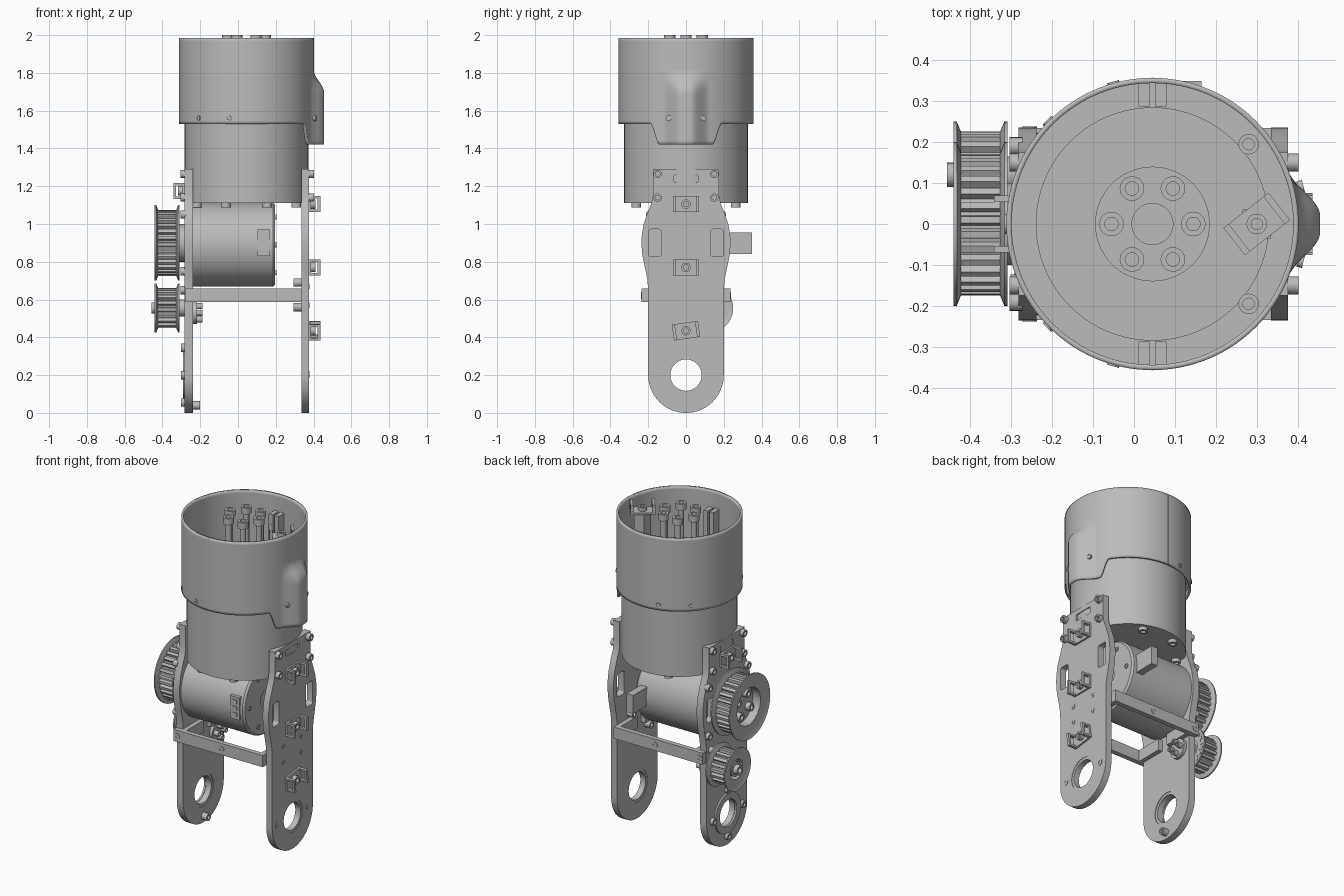
import bpy, bmesh
from math import sin, cos, pi, radians
from mathutils import Vector, Matrix

cube = bpy.data.objects.get("Cube")
if cube:
    bpy.data.objects.remove(cube)

grey = bpy.data.materials.new("machined_grey")
grey.use_nodes = True
COLOUR = (0.5, 0.5, 0.5, 1)
grey.diffuse_color = COLOUR
grey.node_tree.nodes["Principled BSDF"].inputs["Base Color"].default_value = COLOUR

CX = 0.045                      # axis of the upright housing
MOTOR_Z = 0.89
IDLER = (0.12, 0.555)           # y, z of the small pulley
RIGHT, LEFT = Vector((-1, 0, 0)), Vector((1, 0, 0))
UP, DOWN = Vector((0, 0, 1)), Vector((0, 0, -1))


def finish(name, bm):
    bmesh.ops.remove_doubles(bm, verts=bm.verts, dist=0.0001)
    bmesh.ops.recalc_face_normals(bm, faces=bm.faces)
    mesh = bpy.data.meshes.new(name)
    bm.to_mesh(mesh)
    bm.free()
    mesh.materials.append(grey)
    obj = bpy.data.objects.new(name, mesh)
    bpy.context.collection.objects.link(obj)
    bpy.ops.object.select_all(action='DESELECT')
    obj.select_set(True)
    bpy.context.view_layer.objects.active = obj
    bpy.ops.object.shade_smooth_by_angle(angle=radians(30))
    return obj


def lathe(name, profile, places, axis=UP, seg=64, closed=False):
    """Turn (radius, height) points about an axis, at one or more places."""
    bm = bmesh.new()
    for place in places:
        d = axis if axis else Vector((place[0] - CX, place[1], 0)).normalized()
        rot = d.to_track_quat('Z', 'Y').to_matrix()
        rings = [[bm.verts.new(Vector(place) + rot @ Vector((r * cos(2 * pi * i / seg), r * sin(2 * pi * i / seg), h)))
                  for i in range(seg)] for r, h in profile]
        pairs = list(zip(rings, rings[1:] + rings[:1]))
        for a, b in pairs if closed else pairs[:-1]:
            for i in range(seg):
                j = (i + 1) % seg
                bm.faces.new((a[i], a[j], b[j], b[i]))
    return finish(name, bm)


def bolts(name, places, r, h, axis, sink=0.01):
    """Socket head screws."""
    s = r * 0.55
    return lathe(name, [(0, -sink), (r, -sink), (r, h), (s, h), (s, h * 0.4), (0, h * 0.4)], places, axis, 20)


def boxes(name, items, matrix=Matrix()):
    bm = bmesh.new()
    for centre, size in items:
        bmesh.ops.create_cube(bm, size=1, matrix=matrix @ Matrix.Translation(centre) @ Matrix.Diagonal((*size, 1)))
    return finish(name, bm)


def slab(name, loops, x0, x1):
    """Plate from y-z outlines (first outer, then holes), thick in x."""
    curve = bpy.data.curves.new(name, 'CURVE')
    curve.dimensions, curve.fill_mode, curve.extrude = '2D', 'BOTH', (x1 - x0) / 2
    for loop in loops:
        spline = curve.splines.new('POLY')
        spline.points.add(len(loop) - 1)
        for point, (y, z) in zip(spline.points, loop):
            point.co = (y, z, 0, 1)
        spline.use_cyclic_u = True
    temp = bpy.data.objects.new(name + "_curve", curve)
    bpy.context.collection.objects.link(temp)
    mesh = bpy.data.meshes.new_from_object(temp.evaluated_get(bpy.context.evaluated_depsgraph_get()))
    mesh.transform(Matrix(((0, 0, 1, (x0 + x1) / 2), (1, 0, 0, 0), (0, 1, 0, 0), (0, 0, 0, 1))))
    bm = bmesh.new()
    bm.from_mesh(mesh)
    bpy.data.objects.remove(temp)
    bpy.data.meshes.remove(mesh)
    return finish(name, bm)


def circle(y, z, r, n=40):
    return [(y + r * cos(2 * pi * i / n), z + r * sin(2 * pi * i / n)) for i in range(n)]


def rounded(y, z, w, h, r=0.014):
    pts = []
    for k, (sy, sz) in enumerate(((1, 1), (-1, 1), (-1, -1), (1, -1))):
        for i in range(5):
            a = (k + i / 4) * pi / 2
            pts.append((y + sy * (w / 2 - r) + r * cos(a), z + sz * (h / 2 - r) + r * sin(a)))
    return pts


def smooth(t):
    t = max(0, min(1, t))
    return t * t * (3 - 2 * t)


def clip(name, place, matrix, turn=0):
    """Cable tie mount: base, two windowed flanges and a screw."""
    m = Matrix.Translation(place) @ matrix.to_4x4() @ Matrix.Rotation(radians(turn), 4, 'Z')
    parts = [((0, 0, 0.005), (0.14, 0.085, 0.012))]
    for s in (-1, 1):
        parts.append(((s * 0.062, 0, 0.053), (0.016, 0.085, 0.014)))
        parts += [((s * 0.062, t * 0.036, 0.03), (0.016, 0.013, 0.06)) for t in (-1, 1)]
    boxes(name, parts, m)
    bolts(name + "_screw", [place], 0.025, 0.035, matrix @ UP)


# Shroud with a drop tab and a cable bulge on its left side
bm = bmesh.new()
N, ROWS = 240, 28
grid = []
for i in range(N):
    a = 2 * pi * i / N
    c, y = cos(a), abs(0.357 * sin(a))
    low = 1.53 - (0.11 * smooth((0.19 - y) / 0.05) if c > 0 else 0)
    column = []
    for k in range(ROWS + 1):
        z = low + (1.985 - low) * k / ROWS
        bulge = 0.053 * smooth((0.125 - y) / 0.1) * smooth((1.81 - z) / 0.11) if c > 0 else 0
        column.append(bm.verts.new((CX + 0.357 * c + bulge, 0.357 * sin(a), z)))
    grid.append(column)
for i in range(N):
    for k in range(ROWS):
        p, q = grid[i], grid[(i + 1) % N]
        bm.faces.new((p[k], q[k], q[k + 1], p[k + 1]))
shroud = finish("shroud", bm)
wall = shroud.modifiers.new("wall", 'SOLIDIFY')
wall.thickness, wall.offset = 0.013, -1
boxes("shroud_seams", [((CX, s * 0.3545, 1.757), (0.004, 0.008, 0.45)) for s in (-1, 1)])
bolts("shroud_screws", [(x, s * y, 1.56) for s in (-1, 1) for x, y in ((-0.21, 0.25), (-0.05, 0.344), (0.41, 0.092))],
      0.015, 0.004, None)
boxes("seam_clamps", [((CX + t * 0.02, s * 0.315, 1.73), (0.028, 0.056, 0.3)) for s in (-1, 1) for t in (-1, 1)])

# Lower housing with its inner floor and raised hub
lathe("housing", [(0, 1.11), (0.327, 1.11), (0.327, 1.56), (0.346, 1.57), (0.346, 1.6), (0.285, 1.6), (0.285, 1.62),
                  (0.14, 1.62), (0.14, 1.65), (0.05, 1.65), (0.05, 1.6), (0, 1.6)], [(CX, 0, 0)], seg=128)
ring = lambda r, n, z, off=0: [(CX + r * cos(2 * pi * (i + off) / n), r * sin(2 * pi * (i + off) / n), z) for i in range(n)]
bolts("housing_base_bolts", ring(0.285, 8, 1.11, 0.5), 0.026, 0.022, DOWN)
lathe("hub_posts", [(0.018, 1.62), (0.018, 1.97)], ring(0.1, 6, 0), seg=20)
bolts("hub_bolt_heads", ring(0.1, 6, 1.96), 0.03, 0.04, UP, 0)
bolts("floor_bolts", [(0.28, s * 0.195, 1.61) for s in (-1, 1)], 0.025, 0.03, UP)
boxes("clip_post", [((0.3, 0, 1.76), (0.07, 0.07, 0.32))])
clip("top_clip", Vector((0.3, 0, 1.92)), Matrix.Identity(3), 38)

# Side plates
half = [(0.175, 1.29), (0.175, 1.15), (0.183, 1.11), (0.205, 1.055), (0.224, 1.0), (0.234, 0.94), (0.236, 0.9),
        (0.232, 0.84), (0.218, 0.77), (0.205, 0.71), (0.2, 0.65)]
arc = [(0.2 * cos(a), 0.2 - 0.2 * sin(a)) for a in [pi * i / 40 for i in range(41)]]
outline = half + arc + [(-y, z) for y, z in reversed(half)]
holes = [circle(0, 0.2, 0.1), rounded(0, 1.24, 0.125, 0.04, 0.006)]
for s in (-1, 1):
    holes += [rounded(s * 0.165, 0.9, 0.068, 0.145)]
slab("left_plate", [outline] + holes, 0.335, 0.376)
slab("right_plate", [outline] + holes, -0.282, -0.238)
for name, x in (("left_bearing", 0.355), ("right_bearing", -0.26)):
    lathe(name, [(0.083, -0.018), (0.101, -0.018), (0.101, 0.018), (0.083, 0.018)], [(x, 0, 0.2)], LEFT, closed=True)
lathe("right_bearing_cover", [(0.083, 0), (0.125, 0), (0.125, 0.012), (0.083, 0.012)], [(-0.28, 0, 0.2)], RIGHT, closed=True)
bolts("cover_bolts", [(-0.282, 0.145 * cos(k * pi / 2), 0.2 + 0.145 * sin(k * pi / 2)) for k in range(4)], 0.022, 0.02, RIGHT)
bolts("cover_inner_bolt", [(-0.238, 0, 0.04)], 0.022, 0.036, LEFT)
bolts("left_plate_bolts", [(0.376, s * 0.15, z) for s in (-1, 1) for z in (1.265, 1.14)], 0.022, 0.026, LEFT)
bolts("left_pivot_bolts", [(0.376, s * 0.15, 0.205) for s in (-1, 1)], 0.018, 0.003, LEFT)
bolts("left_bar_bolts", [(0.376, s * 0.085, z) for s in (-1, 1) for z in (0.67, 0.57)], 0.014, 0.003, LEFT)
bolts("left_inner_bolts", [(0.335, s * 0.085, z) for s in (-1, 1) for z in (0.69, 0.56)], 0.022, 0.04, RIGHT)
bolts("right_plate_bolts", [(-0.282, s * y, z) for s in (-1, 1) for y, z in ((0.15, 1.265), (0.15, 1.14), (0.19, 1.05),
                                                                        (0.19, 0.75), (0.16, 0.65))], 0.022, 0.022, RIGHT)

# Cable clips on the plates
to_left = Matrix(((0, 0, 1), (1, 0, 0), (0, 1, 0)))
to_right = Matrix(((0, 0, -1), (-1, 0, 0), (0, 1, 0)))
for name, z, turn in (("upper", 1.105, 0), ("middle", 0.77, 0), ("lower", 0.435, 8)):
    clip(name + "_left_clip", Vector((0.376, 0, z)), to_left, turn)
clip("right_clip", Vector((-0.282, 0, 1.175)), to_right)

# Motor lying across the plates, with its connectors
lathe("motor", [(0, -0.24), (0.222, -0.24), (0.222, 0.185), (0.212, 0.197), (0.06, 0.197), (0.06, 0.19), (0, 0.19)],
      [(0, 0, MOTOR_Z)], LEFT, 96)
bolts("motor_end_bolts", [(0.197, 0.17 * cos(k * pi / 3), MOTOR_Z + 0.17 * sin(k * pi / 3)) for k in range(6)],
      0.014, 0.006, LEFT)
boxes("rear_connector", [((0.142, 0.27, 0.898), (0.045, 0.16, 0.115))])
boxes("front_connector", [((0.137, -0.213, 0.9), (0.065, 0.03, 0.14))]
      + [((0.137, -0.228, 0.9 + k * 0.04), (0.03, 0.008, 0.024)) for k in (-1, 0, 1)])

# Cross bars joining the plates, front and back
for name, s in (("front", -1), ("back", 1)):
    boxes(name + "_bar", [((0.025, s * 0.22, 0.622), (0.61, 0.03, 0.072)),
                          ((0.32, s * 0.135, 0.622), (0.03, 0.2, 0.072)), ((-0.225, s * 0.135, 0.622), (0.03, 0.2, 0.072))])
    bolts(name + "_bar_bolts", [(x, s * 0.235, 0.622) for x in (-0.255, 0.05)], 0.018, 0.003, Vector((0, s, 0)))


def pulley(name, y, z, root, flange, bore, teeth):
    """Toothed belt wheel between two sloped flanges."""
    loop = []
    for i in range(teeth):
        for f, r in ((0, root), (0.45, root), (0.6, root - 0.018), (0.85, root - 0.018)):
            a = 2 * pi * (i + f) / teeth
            loop.append((y + r * cos(a), z + r * sin(a)))
    slab(name + "_teeth", [loop, circle(y, z, bore)], -0.43, -0.315)
    for side, x, axis in (("outer", -0.423, RIGHT), ("inner", -0.327, LEFT)):
        lathe(name + "_" + side + "_flange", [(bore, 0), (root, 0), (flange, 0.01), (flange, 0.018), (root, 0.01), (bore, 0.01)],
              [(x, y, z)], axis, closed=True)
    lathe(name + "_web", [(0, 0), (bore + 0.002, 0), (bore + 0.002, 0.06), (0, 0.06)], [(-0.32, y, z)], RIGHT)


# Belt drive on the right plate
pulley("drive_pulley", 0, MOTOR_Z + 0.01, 0.175, 0.2, 0.115, 30)
pulley("idler_pulley", *IDLER, 0.106, 0.13, 0.06, 18)
lathe("drive_hub", [(0.1, 0), (0.1, 0.06), (0, 0.06)], [(-0.275, 0, MOTOR_Z + 0.01)], RIGHT)
bolts("drive_bolts", [(-0.38, 0.07 * cos(k * pi / 2 + 0.5), 0.9 + 0.07 * sin(k * pi / 2 + 0.5)) for k in range(4)],
      0.025, 0.03, RIGHT)
bolts("idler_shaft", [(-0.27, *IDLER)], 0.03, 0.187, RIGHT)
lathe("idler_washer", [(0, 0), (0.045, 0), (0.045, 0.15), (0, 0.15)], [(-0.28, *IDLER)], RIGHT, 32)
lathe("idler_mount", [(0.06, 0), (0.06, 0.02), (0, 0.02)], [(-0.238, 0.12, 0.53)], LEFT, 32)
bolts("idler_mount_bolts", [(-0.22, 0.12 + 0.035 * cos(k * pi / 2), 0.53 + 0.035 * sin(k * pi / 2)) for k in range(4)],
      0.016, 0.033, LEFT)
